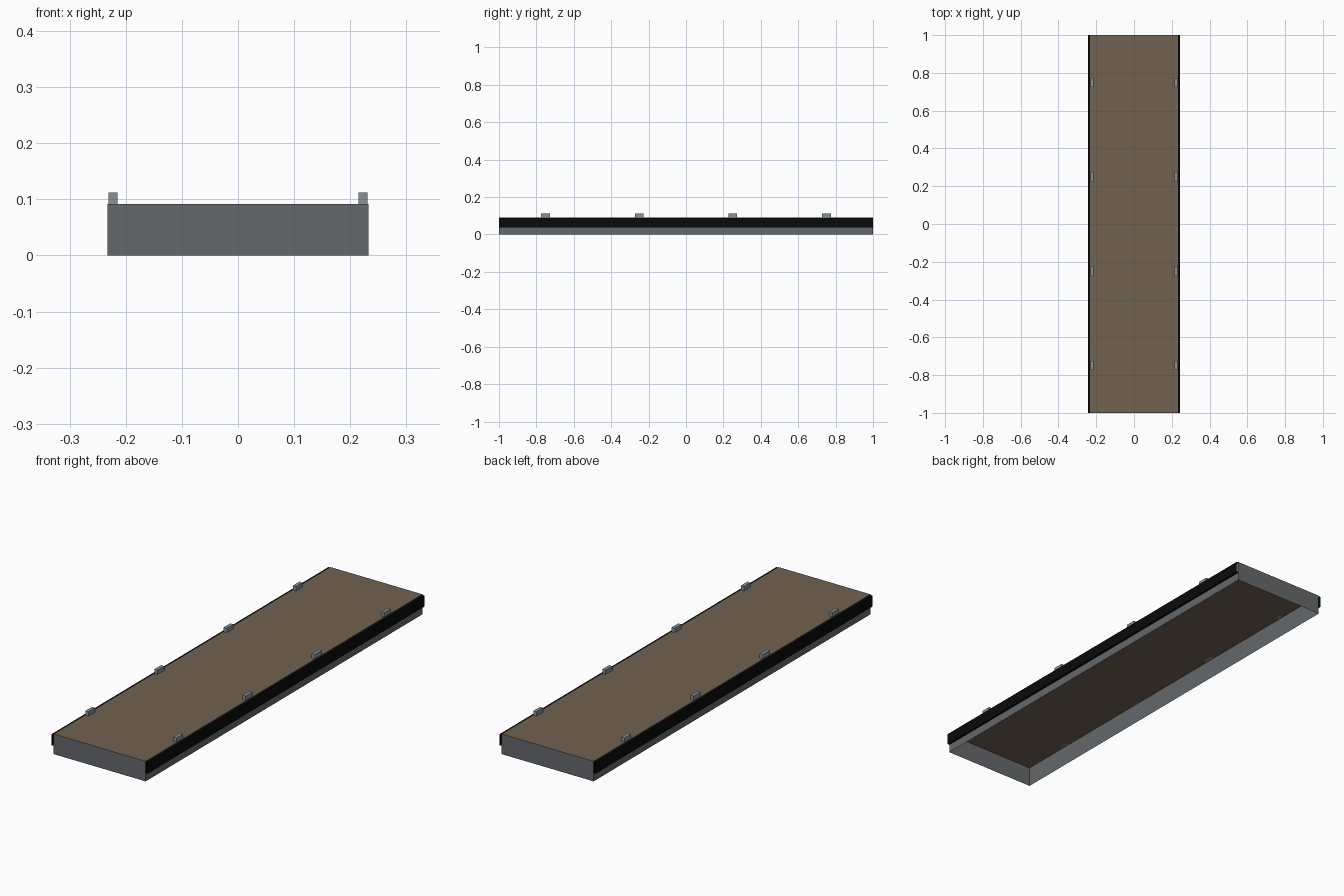
import bpy
import bmesh
from mathutils import Vector

cube = bpy.data.objects.get("Cube")
if cube:
    bpy.data.objects.remove(cube, do_unlink=True)


def material(name, rgb):
    mat = bpy.data.materials.new(name)
    mat.use_nodes = True
    mat.diffuse_color = (*rgb, 1)
    bsdf = next(n for n in mat.node_tree.nodes if n.type == "BSDF_PRINCIPLED")
    bsdf.inputs["Base Color"].default_value = (*rgb, 1)
    bsdf.inputs["Roughness"].default_value = 0.8
    return mat


frame_grey = material("frame grey", (0.13, 0.14, 0.15))
deck_brown = material("deck brown", (0.165, 0.122, 0.08))
rubber_black = material("rubber black", (0.003, 0.003, 0.003))
peg_grey = material("peg grey", (0.26, 0.28, 0.29))


def box(name, low, high, mat, keep=lambda normal: True):
    """Box between two corners; only faces whose normal passes keep remain."""
    low, high = Vector(low), Vector(high)
    bm = bmesh.new()
    bmesh.ops.create_cube(bm, size=1)
    bmesh.ops.scale(bm, vec=high - low, verts=bm.verts)
    bmesh.ops.translate(bm, vec=(low + high) / 2, verts=bm.verts)
    bm.normal_update()
    unwanted = [f for f in bm.faces if not keep(f.normal)]
    bmesh.ops.delete(bm, geom=unwanted, context="FACES")
    mesh = bpy.data.meshes.new(name)
    bm.to_mesh(mesh)
    bm.free()
    mesh.materials.append(mat)
    obj = bpy.data.objects.new(name, mesh)
    bpy.context.collection.objects.link(obj)
    return obj


half_width, half_length, height = 0.233, 1.0, 0.092
low = (-half_width, -half_length, 0)
high = (half_width, half_length, height)

# Hollow sheet frame, open below, with the deck closing its top
box("side_frame", low, high, frame_grey, lambda n: abs(n.z) < 0.5)
box("deck", low, high, deck_brown, lambda n: n.z > 0.5)

for side, sign in (("left", 1), ("right", -1)):
    # Open-ended bumper rail along the long side
    xs = sorted((sign * half_width, sign * 0.243))
    box(side + "_bumper", (xs[0], -half_length, 0.038), (xs[1], half_length, 0.089),
        rubber_black, lambda n: abs(n.y) < 0.5)

    # Row of stake pegs along the deck edge
    xs = sorted((sign * 0.215, sign * 0.231))
    for i in range(4):
        y = -0.75 + i * 0.5
        box(f"{side}_peg_{i + 1}", (xs[0], y - 0.024, height),
            (xs[1], y + 0.024, 0.112), peg_grey)
